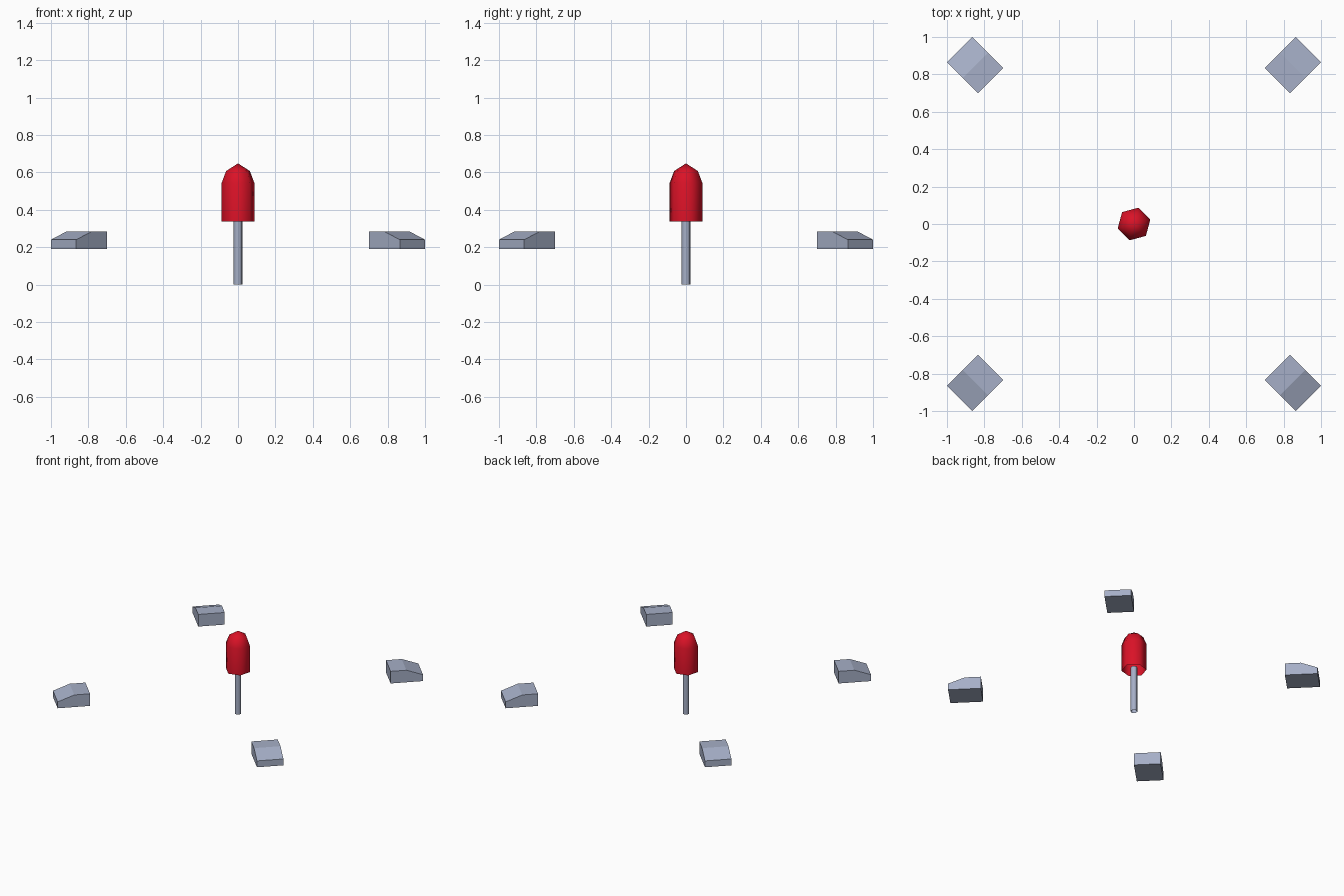
import bpy, bmesh, math
from mathutils import Matrix

if "Cube" in bpy.data.objects:
    bpy.data.objects.remove(bpy.data.objects["Cube"])


def material(name, rgb):
    m = bpy.data.materials.new(name)
    m.diffuse_color = (*rgb, 1)
    m.use_nodes = True
    m.node_tree.nodes["Principled BSDF"].inputs["Base Color"].default_value = m.diffuse_color
    return m


GREY = material("blue grey", (0.38, 0.43, 0.57))
RED = material("red", (0.70, 0.006, 0.02))


def finish(bm, name, mat, smooth):
    bmesh.ops.recalc_face_normals(bm, faces=bm.faces)
    for f in bm.faces:
        f.smooth = smooth
    me = bpy.data.meshes.new(name)
    bm.to_mesh(me)
    bm.free()
    me.materials.append(mat)
    ob = bpy.data.objects.new(name, me)
    bpy.context.collection.objects.link(ob)
    return ob


def lathe(name, profile, sides, turn, mat):
    """Revolve (radius, z) points; open at the bottom, closed to a tip if radius is 0."""
    bm = bmesh.new()
    rings = []
    for r, z in profile:
        if r == 0:
            rings.append([bm.verts.new((0, 0, z))] * sides)
            continue
        angles = [turn + math.tau * i / sides for i in range(sides)]
        rings.append([bm.verts.new((r * math.cos(a), r * math.sin(a), z)) for a in angles])
    for lo, hi in zip(rings, rings[1:]):
        for i in range(sides):
            j = (i + 1) % sides
            quad = [lo[i], lo[j], hi[j], hi[i]]
            bm.faces.new(list(dict.fromkeys(quad)))
    return finish(bm, name, mat, True)


# thin post, running up into the hollow cap
lathe("post", [(0.024, 0), (0.024, 0.36)], 8, math.radians(15), GREY)

# six-sided red cap with a rounded tip, open underneath
lathe("red_cap", [(0.09, 0.338), (0.09, 0.545), (0.066, 0.607), (0, 0.648)],
      6, math.radians(15), RED)

# four corner blocks with the top sloping down on the outer side
side = [(1.085, 0.19), (1.319, 0.19), (1.319, 0.24), (1.199, 0.285), (1.085, 0.285)]
for k, label in enumerate(("back_right", "back_left", "front_left", "front_right")):
    bm = bmesh.new()
    face = bm.faces.new([bm.verts.new((d, -0.0955, z)) for d, z in side])
    ext = bmesh.ops.extrude_face_region(bm, geom=[face], use_keep_orig=True)
    moved = [v for v in ext["geom"] if isinstance(v, bmesh.types.BMVert)]
    bmesh.ops.translate(bm, verts=moved, vec=(0, 0.191, 0))
    bm.transform(Matrix.Rotation(math.radians(45 + 90 * k), 4, 'Z'))
    finish(bm, label + "_block", GREY, False)
